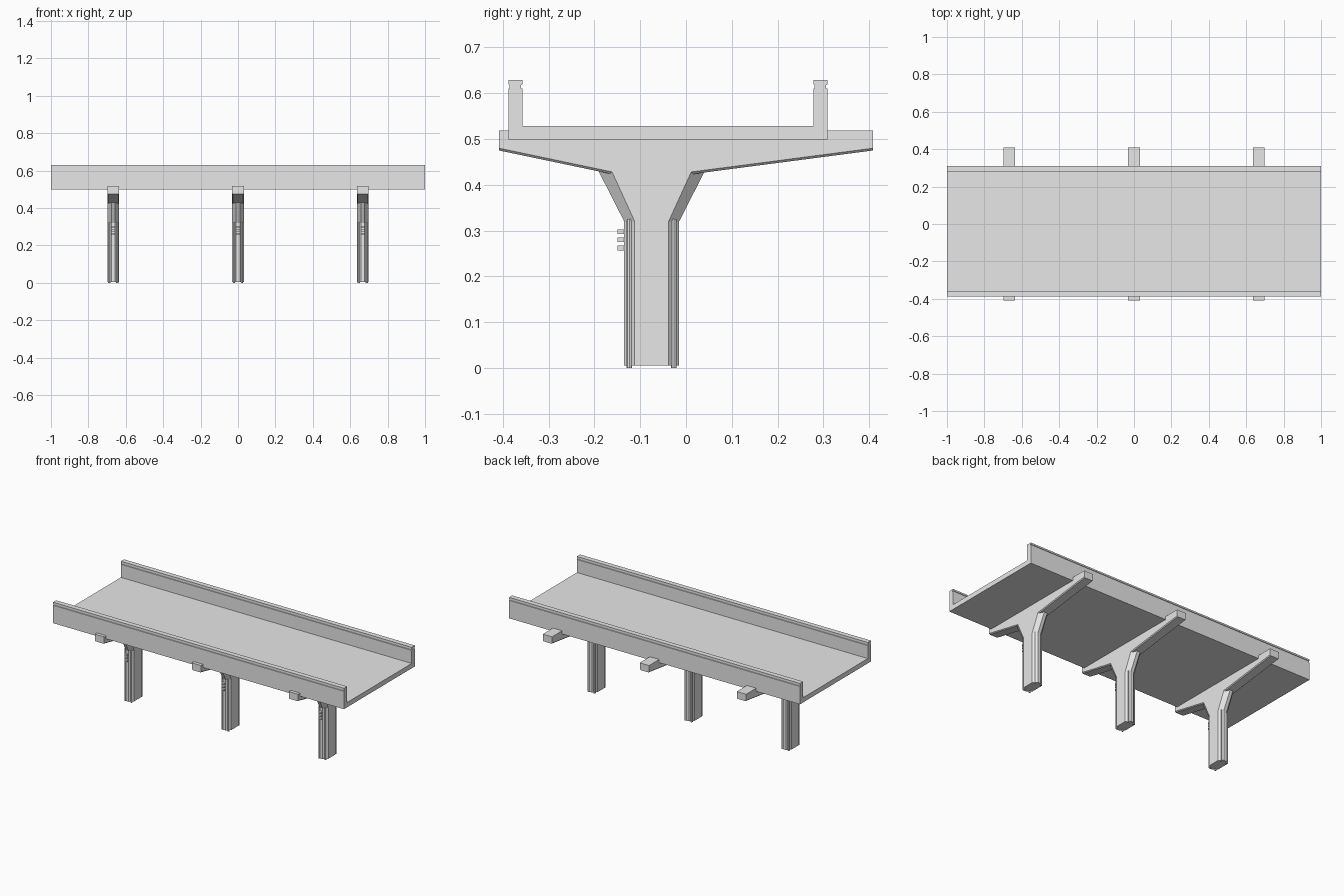
import bpy, bmesh

if "Cube" in bpy.data.objects:
    bpy.data.objects.remove(bpy.data.objects["Cube"])

GREY = (0.8, 0.8, 0.8, 1)
concrete = bpy.data.materials.new("concrete_grey")
concrete.use_nodes = True
concrete.diffuse_color = GREY
concrete.node_tree.nodes["Principled BSDF"].inputs["Base Color"].default_value = GREY

HALF = 0.032      # half width of a pier along x
CENTRE = -0.075   # y of the column axis


def finish(name, bm):
    bmesh.ops.recalc_face_normals(bm, faces=bm.faces)
    mesh = bpy.data.meshes.new(name)
    bm.to_mesh(mesh)
    bm.free()
    mesh.materials.append(concrete)
    obj = bpy.data.objects.new(name, mesh)
    bpy.context.collection.objects.link(obj)
    return obj


def loft(name, loops):
    """Skin matching loops of points and close both ends."""
    bm = bmesh.new()
    rings = [[bm.verts.new(p) for p in loop] for loop in loops]
    n = len(rings[0])
    for a, b in zip(rings, rings[1:]):
        for i in range(n):
            j = (i + 1) % n
            bm.faces.new((a[i], a[j], b[j], b[i]))
    bm.faces.new(rings[0])
    bm.faces.new(rings[-1])
    return finish(name, bm)


def chamfered(name, x, side, middle):
    """Side profile (y, z) with a middle profile (y, z, half width)."""
    return loft(name, [
        [(x - HALF, y, z) for y, z in side],
        [(x - n, y, z) for y, z, n in middle],
        [(x + n, y, z) for y, z, n in middle],
        [(x + HALF, y, z) for y, z in side]])


def box(name, centre, size):
    bm = bmesh.new()
    bmesh.ops.create_cube(bm, size=1)
    bmesh.ops.scale(bm, vec=size, verts=bm.verts)
    bmesh.ops.translate(bm, vec=centre, verts=bm.verts)
    return finish(name, bm)


def rod(name, x, y, radius, height):
    bm = bmesh.new()
    bmesh.ops.create_cone(bm, cap_ends=True, segments=8, radius1=radius,
                          radius2=radius, depth=height)
    bmesh.ops.translate(bm, vec=(x, y, height / 2), verts=bm.verts)
    return finish(name, bm)


# Deck trough with grooved parapets
def parapet(outer, inner):
    d = 0.003 if inner > outer else -0.003
    return [(outer, 0.61), (outer + d, 0.611), (outer + d, 0.618), (outer, 0.619),
            (outer, 0.629), (inner, 0.629), (inner, 0.619), (inner - d, 0.618),
            (inner - d, 0.611), (inner, 0.61)]


deck = ([(-0.388, 0.499)] + parapet(-0.388, -0.357)
        + [(-0.357, 0.529), (0.278, 0.529)]
        + parapet(0.309, 0.278)[::-1] + [(0.309, 0.499)])
loft("deck", [[(x, y, z) for y, z in deck] for x in (-1, 1)])

# Cross beam: tapered arms with a chamfered underside
beam_side = [(-0.408, 0.519), (-0.408, 0.48), (-0.16, 0.428),
             (0.01, 0.428), (0.408, 0.48), (0.408, 0.519)]
beam_mid = [(y, z if z > 0.5 else z - 0.005, 0.027) for y, z in beam_side]

# Column: eight-sided shaft flaring into the beam
half_side = [(0.037, 0.005), (0.037, 0.32), (0.09, 0.436)]
half_mid = [(0.06, 0.005), (0.06, 0.32), (0.119, 0.436)]
column_side = ([(CENTRE - d, z) for d, z in half_side[::-1]]
               + [(CENTRE + d, z) for d, z in half_side])
column_mid = ([(CENTRE - d, z, 0.01) for d, z in half_mid[::-1]]
              + [(CENTRE + d, z, 0.01) for d, z in half_mid])

for label, x in (("right", -0.667), ("middle", 0), ("left", 0.667)):
    chamfered(f"{label}_cross_beam", x, beam_side, beam_mid)
    chamfered(f"{label}_column", x, column_side, column_mid)
    # Ribs down the four slanted corners
    for sx in (-1, 1):
        for sy in (-1, 1):
            rod(f"{label}_corner_rib", x + sx * 0.021, CENTRE + sy * 0.0485, 0.006, 0.325)
    # Small rungs on the front
    for i in range(3):
        box(f"{label}_rung", (x, -0.139, 0.262 + 0.018 * i), (0.02, 0.022, 0.01))
